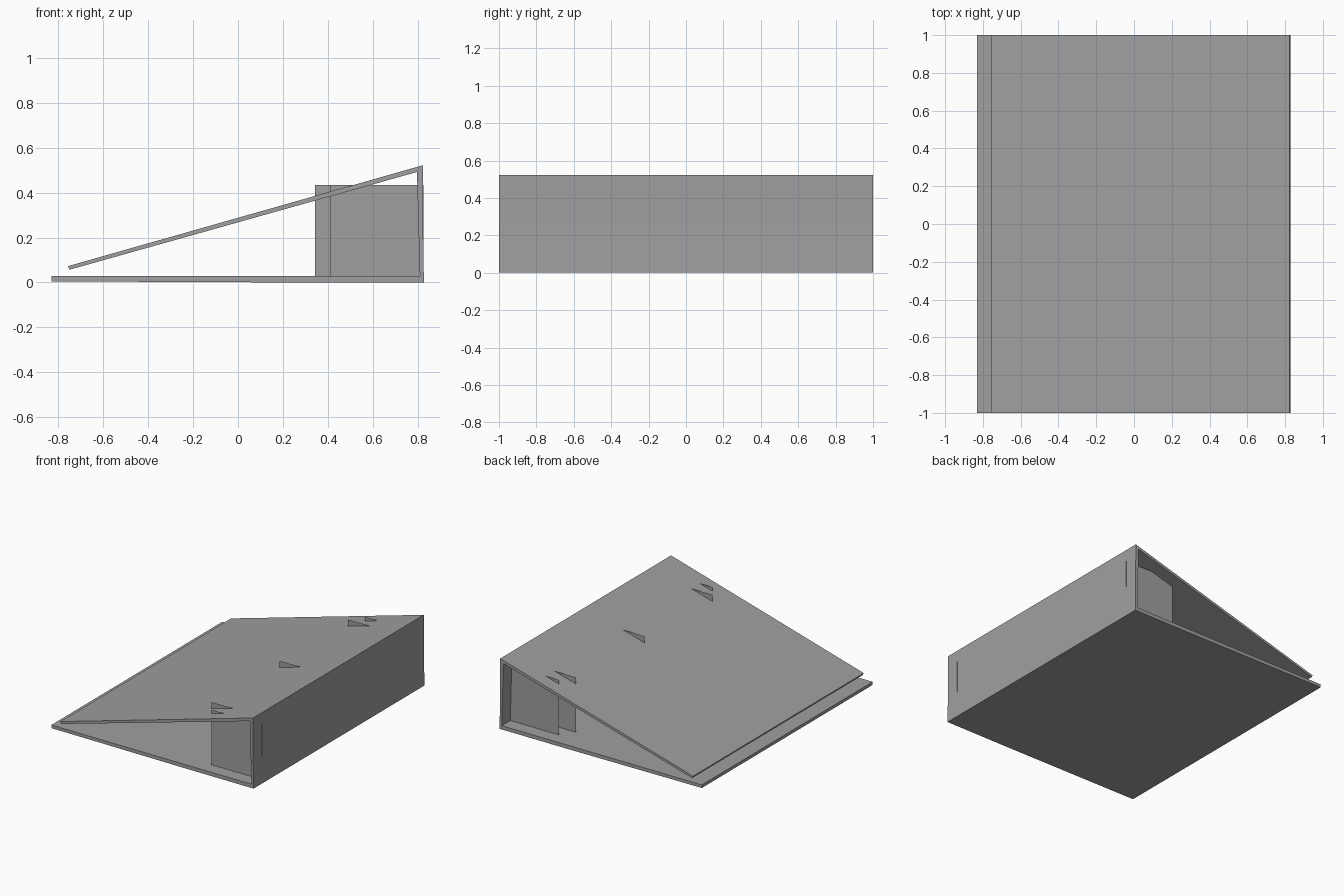
import bpy
import bmesh

cube = bpy.data.objects.get("Cube")
if cube:
    bpy.data.objects.remove(cube, do_unlink=True)

# Single grey finish
grey = bpy.data.materials.new("plain_grey")
grey.use_nodes = True
colour = (0.35, 0.35, 0.35, 1)
grey.diffuse_color = colour
grey.node_tree.nodes["Principled BSDF"].inputs["Base Color"].default_value = colour


def profile_part(name, outline, y, depth=0):
    """Draw an x-z outline at y and extrude it backwards by depth."""
    bm = bmesh.new()
    face = bm.faces.new([bm.verts.new((x, y, z)) for x, z in outline])
    if depth:
        new = bmesh.ops.extrude_face_region(bm, geom=[face], use_keep_orig=True)
        moved = [v for v in new["geom"] if isinstance(v, bmesh.types.BMVert)]
        bmesh.ops.translate(bm, verts=moved, vec=(0, depth, 0))
        bmesh.ops.recalc_face_normals(bm, faces=bm.faces)
    mesh = bpy.data.meshes.new(name)
    bm.to_mesh(mesh)
    bm.free()
    mesh.materials.append(grey)
    obj = bpy.data.objects.new(name, mesh)
    bpy.context.collection.objects.link(obj)
    return obj


# Folded shell: base, leaning spine and sloping cover in one strip
shell = [
    (-0.83, 0.005), (0.3, 0), (0.828, 0),          # underside
    (0.824, 0.26), (0.823, 0.522),                 # outside of spine
    (-0.757, 0.073), (-0.75, 0.057),               # cover top and lip
    (0.797, 0.492), (0.81, 0.028), (-0.83, 0.028)  # inside
]
profile_part("folded_shell", shell, -1, 2)

# Thin upright ribs that poke through the cover
for label, start, end, places in (("wide_rib", 0.342, 0.81, (-0.8, 0, 0.8)),
                                  ("narrow_rib", 0.412, 0.826, (-0.9, 0.9))):
    for y in places:
        profile_part(label, [(start, 0.028), (end, 0.028),
                             (end, 0.435), (start, 0.435)], y)
